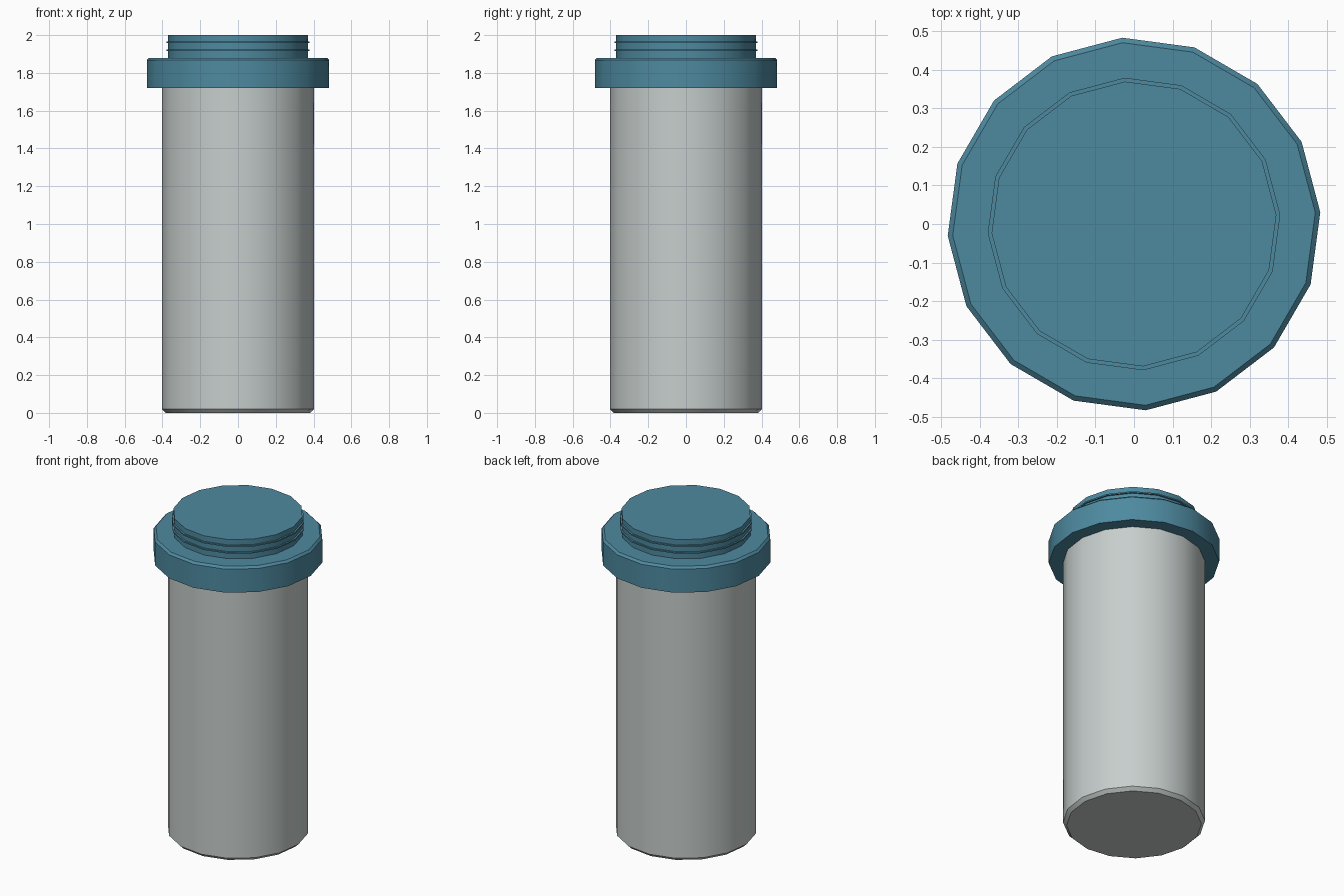
import bpy
import math

if "Cube" in bpy.data.objects:
    bpy.data.objects.remove(bpy.data.objects["Cube"])

SIDES = 16
TWIST = math.radians(3.6)


def material(name, color):
    m = bpy.data.materials.new(name)
    m.diffuse_color = (*color, 1.0)
    m.use_nodes = True
    m.node_tree.nodes["Principled BSDF"].inputs["Base Color"].default_value = m.diffuse_color
    return m


grey = material("light grey", (0.565, 0.617, 0.604))
blue = material("steel blue", (0.076, 0.254, 0.352))


def lathe(name, profile, mat):
    """Closed solid turned from (radius, height) points, bottom to top."""
    verts, faces = [], []
    for r, z in profile:
        for i in range(SIDES):
            a = TWIST + 2 * math.pi * i / SIDES
            verts.append((r * math.cos(a), r * math.sin(a), z))
    for k in range(len(profile) - 1):
        for i in range(SIDES):
            j = (i + 1) % SIDES
            lo, hi = k * SIDES, (k + 1) * SIDES
            faces.append((lo + i, lo + j, hi + j, hi + i))
    faces.append(tuple(reversed(range(SIDES))))
    top = (len(profile) - 1) * SIDES
    faces.append(tuple(range(top, top + SIDES)))
    mesh = bpy.data.meshes.new(name)
    mesh.from_pydata(verts, [], faces)
    mesh.materials.append(mat)
    obj = bpy.data.objects.new(name, mesh)
    bpy.context.collection.objects.link(obj)
    bpy.ops.object.select_all(action='DESELECT')
    obj.select_set(True)
    bpy.context.view_layer.objects.active = obj
    bpy.ops.object.shade_smooth_by_angle(angle=math.radians(30))
    return obj


# Cylindrical body with a chamfered foot
lathe("body", [(0.383, 0), (0.403, 0.02), (0.403, 1.74)], grey)

# Wide collar with a chamfered upper rim
lathe("collar", [(0.484, 1.72), (0.484, 1.867), (0.471, 1.88)], blue)

# Neck cap
lathe("neck", [(0.37, 1.86), (0.37, 2.0)], blue)

# Thin thread ridges around the neck
for n, z in enumerate((1.92, 1.962)):
    lathe(f"thread_{n + 1}", [(0.38, z - 0.004), (0.38, z + 0.004)], blue)
